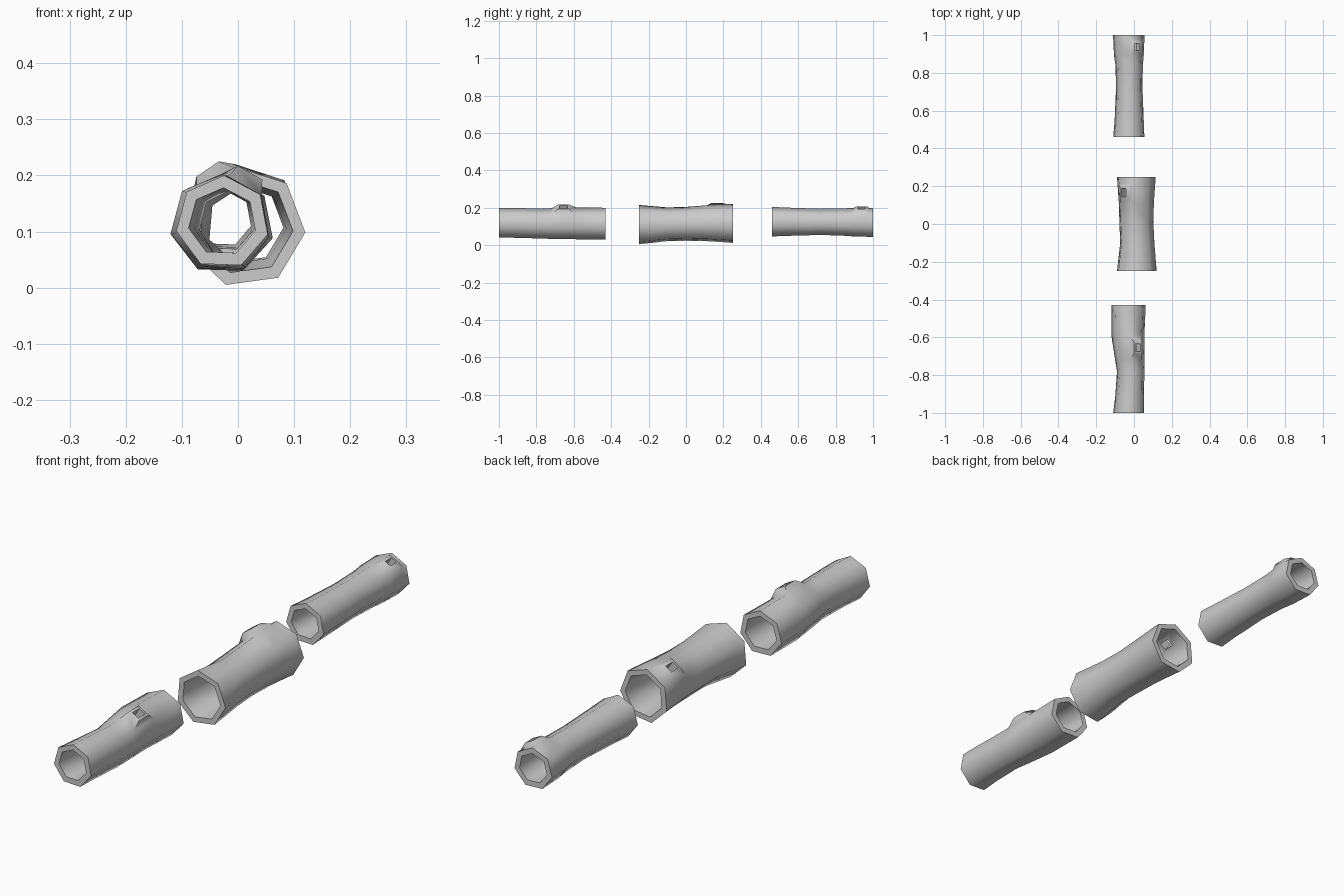
import bpy, bmesh, math
from mathutils import Vector

if "Cube" in bpy.data.objects:
    bpy.data.objects.remove(bpy.data.objects["Cube"])

SIDES = 7
WALL = 0.022


def ring_points(spec, start):
    """Heptagon fitted to left, right, bottom, top at depth y."""
    y, x0, x1, z0, z1 = spec
    raw = [(math.cos(a), math.sin(a)) for a in
           (math.radians(start) + k * math.tau / SIDES for k in range(SIDES))]
    us, vs = [p[0] for p in raw], [p[1] for p in raw]
    fit = lambda t, ts, lo, hi: lo + (hi - lo) * (t - min(ts)) / (max(ts) - min(ts))
    return [Vector((fit(u, us, x0, x1), y, fit(v, vs, z0, z1))) for u, v in raw]


def shrink(spec):
    y, x0, x1, z0, z1 = spec
    return (y, x0 + WALL, x1 - WALL, z0 + WALL, z1 - WALL)


def hollow_log(name, specs, start, band, side, lift, collar, hole):
    bm = bmesh.new()
    outer = [[bm.verts.new(p) for p in ring_points(s, start)] for s in specs]
    inner = [[bm.verts.new(p) for p in ring_points(shrink(s), start)] for s in specs]

    def cell(rings, i, k):
        n = (k + 1) % SIDES
        return [rings[i][k], rings[i][n], rings[i + 1][n], rings[i + 1][k]]

    # Bark and inner wall, leaving out the knot cell
    for i in range(len(specs) - 1):
        for k in range(SIDES):
            if (i, k) != (band, side):
                bm.faces.new(cell(outer, i, k))
                bm.faces.new(cell(inner, i, k))
    # Cut ends
    for e in (0, -1):
        for k in range(SIDES):
            n = (k + 1) % SIDES
            bm.faces.new((outer[e][k], outer[e][n], inner[e][n], inner[e][k]))

    # Knot: raised collar with a hole through the wall
    a, b = cell(outer, band, side), cell(inner, band, side)
    mid = sum((v.co for v in a), Vector()) / 4
    mid_in = sum((v.co for v in b), Vector()) / 4
    out = (mid - mid_in).normalized()

    def loop(center, size):
        span = (a[1].co - a[0].co).normalized()
        return [bm.verts.new(center + span * (size[0] * sx) + Vector((0, size[1] * sy, 0)))
                for sx, sy in ((-.5, -.5), (.5, -.5), (.5, .5), (-.5, .5))]

    loops = [a, loop(mid + out * lift, collar), loop(mid + out * lift, hole),
             loop(mid_in, hole), b]
    for p, q in zip(loops, loops[1:]):
        for k in range(4):
            n = (k + 1) % 4
            bm.faces.new((p[k], p[n], q[n], q[k]))

    bmesh.ops.recalc_face_normals(bm, faces=bm.faces[:])
    mesh = bpy.data.meshes.new(name)
    bm.to_mesh(mesh)
    bm.free()
    ob = bpy.data.objects.new(name, mesh)
    bpy.context.collection.objects.link(ob)
    bpy.context.view_layer.objects.active = ob
    ob.select_set(True)
    bpy.ops.object.shade_smooth_by_angle(angle=math.radians(60))
    ob.select_set(False)


# Ring specs: y, left, right, bottom, top
hollow_log("front_log", [
    (-1.00, -.11, .053, .040, .200),
    (-.92, -.10, .053, .040, .200),
    (-.78, -.09, .055, .036, .195),
    (-.72, -.10, .055, .034, .197),
    (-.59, -.12, .055, .032, .203),
    (-.43, -.12, .062, .030, .200)], -15, 3, 1, .026, (.050, .060), (.030, .042))

hollow_log("middle_log", [
    (-.25, -.09, .120, .005, .215),
    (-.10, -.073, .108, .022, .202),
    (.00, -.077, .103, .024, .205),
    (.11, -.080, .105, .022, .213),
    (.22, -.088, .113, .015, .220),
    (.25, -.090, .115, .012, .220)], -5, 3, 2, .024, (.048, .062), (.030, .044))

hollow_log("back_log", [
    (.46, -.11, .055, .047, .205),
    (.54, -.103, .052, .050, .201),
    (.72, -.095, .045, .055, .195),
    (.84, -.098, .047, .051, .197),
    (.895, -.106, .052, .047, .199),
    (.98, -.11, .055, .045, .200),
    (1.00, -.11, .055, .045, .200)], -15, 4, 1, .018, (.040, .054), (.026, .038))
